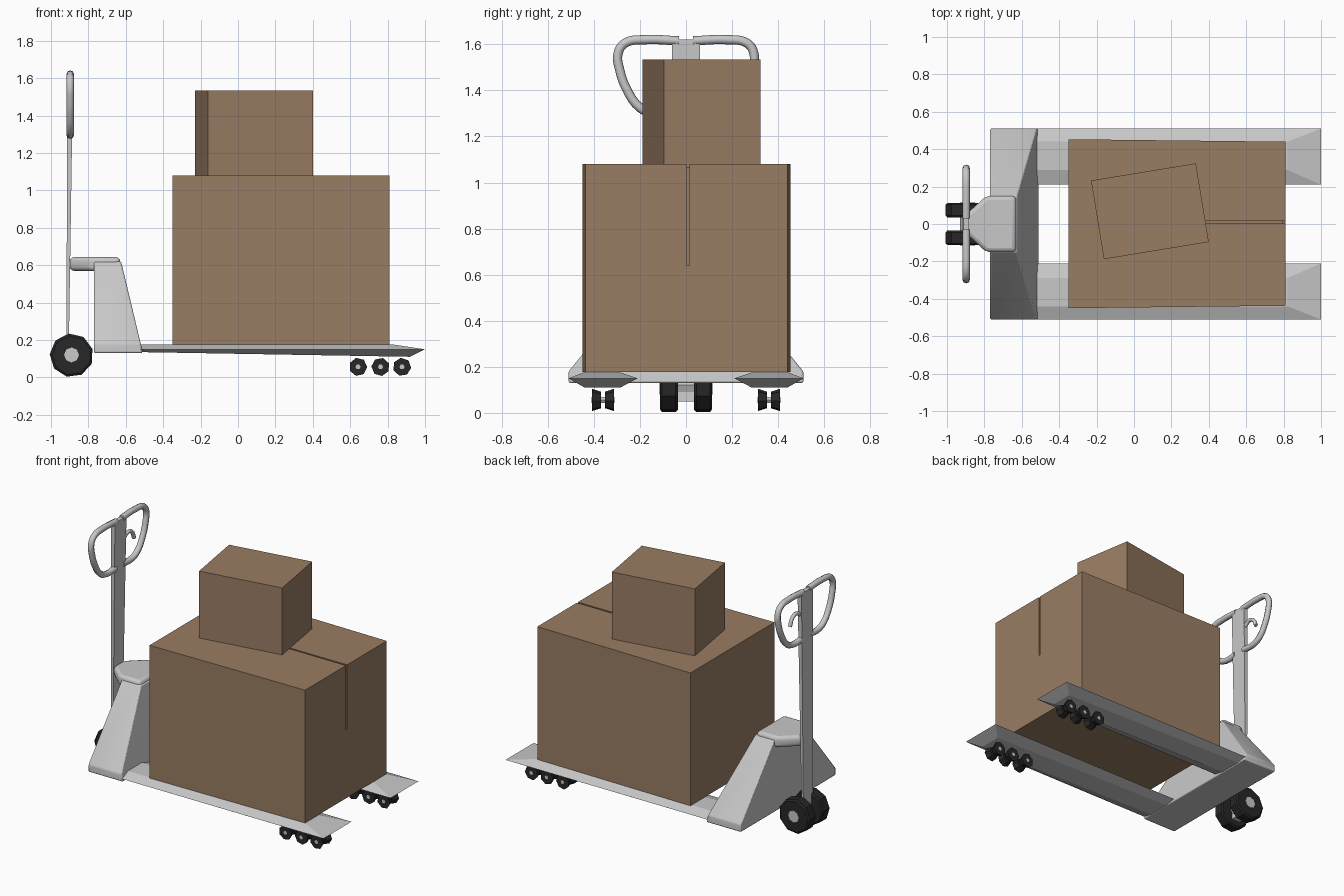
import bpy, bmesh, math
from mathutils import Vector

if "Cube" in bpy.data.objects:
    bpy.data.objects.remove(bpy.data.objects["Cube"])


def material(name, rgb):
    m = bpy.data.materials.new(name)
    m.diffuse_color = (*rgb, 1)
    m.use_nodes = True
    m.node_tree.nodes["Principled BSDF"].inputs["Base Color"].default_value = m.diffuse_color
    return m


CARD = material("cardboard_brown", (0.32, 0.205, 0.125))
STEEL = material("light_grey_steel", (0.58, 0.58, 0.58))
RUBBER = material("black_rubber", (0.02, 0.02, 0.02))


def activate(ob):
    bpy.ops.object.select_all(action='DESELECT')
    ob.select_set(True)
    bpy.context.view_layer.objects.active = ob


def smooth(ob, angle=35):
    activate(ob)
    bpy.ops.object.shade_smooth_by_angle(angle=math.radians(angle))


def loft(name, rings, mat):
    """Skin a stack of equal-length point rings and cap both ends."""
    bm = bmesh.new()
    vs = [[bm.verts.new(p) for p in ring] for ring in rings]
    n = len(vs[0])
    for a, b in zip(vs, vs[1:]):
        for i in range(n):
            j = (i + 1) % n
            bm.faces.new((a[i], a[j], b[j], b[i]))
    bm.faces.new(vs[0][::-1])
    bm.faces.new(vs[-1])
    bmesh.ops.recalc_face_normals(bm, faces=bm.faces)
    me = bpy.data.meshes.new(name)
    bm.to_mesh(me)
    bm.free()
    me.materials.append(mat)
    ob = bpy.data.objects.new(name, me)
    bpy.context.collection.objects.link(ob)
    return ob


def rect(x0, x1, y0, y1, z):
    return [(x0, y0, z), (x1, y0, z), (x1, y1, z), (x0, y1, z)]


def lathe(name, cx, cz, profile, sides, mat, turn=0.0):
    """Wheel shape around a y axis; profile holds (y, radius) pairs."""
    rings = [[(cx + r * math.cos(turn + math.tau * i / sides), y,
               cz + r * math.sin(turn + math.tau * i / sides))
              for i in range(sides)] for y, r in profile]
    return loft(name, rings, mat)


def mirror_y(ob):
    m = ob.modifiers.new("mirror", 'MIRROR')
    m.use_axis = (False, True, False)


def bevel(ob, width, segments=3):
    m = ob.modifiers.new("bevel", 'BEVEL')
    m.width, m.segments = width, segments
    m.limit_method, m.angle_limit = 'ANGLE', math.radians(30)
    smooth(ob, 50)


def tube(name, points, radius, mat):
    """Round bar through the points, turned into a mesh."""
    cu = bpy.data.curves.new(name, 'CURVE')
    cu.dimensions = '3D'
    cu.bevel_depth, cu.bevel_resolution, cu.resolution_u = radius, 2, 4
    cu.use_fill_caps = True
    sp = cu.splines.new('BEZIER')
    sp.bezier_points.add(len(points) - 1)
    for bp, p in zip(sp.bezier_points, points):
        bp.co = p
        bp.handle_left_type = bp.handle_right_type = 'AUTO'
    cu.materials.append(mat)
    ob = bpy.data.objects.new(name, cu)
    bpy.context.collection.objects.link(ob)
    activate(ob)
    bpy.ops.object.convert(target='MESH')
    ob = bpy.context.object
    smooth(ob, 50)
    return ob


# forks: flattened, pointed at the tip
fork = loft("forks", [
    [(-0.52, 0.285, 0.135), (0.92, 0.285, 0.11), (0.92, 0.44, 0.11), (-0.52, 0.44, 0.135)],
    rect(-0.52, 1.0, 0.21, 0.51, 0.15),
    rect(-0.52, 0.82, 0.29, 0.44, 0.177)], STEEL)
mirror_y(fork)

# pump housing: wide foot narrowing to the top
housing = loft("pump_housing", [
    rect(-0.77, -0.51, -0.51, 0.51, 0.13),
    rect(-0.77, -0.52, -0.51, 0.51, 0.18),
    rect(-0.77, -0.625, -0.15, 0.15, 0.62)], STEEL)
bevel(housing, 0.008, 2)

# cap reaching from the housing to the handle pole
cap_outline = [(-0.90, -0.05), (-0.79, -0.15), (-0.63, -0.15),
               (-0.63, 0.15), (-0.79, 0.15), (-0.90, 0.05)]
cap = loft("housing_cap", [[(x, y, z) for x, y in cap_outline] for z in (0.57, 0.643)], STEEL)
bevel(cap, 0.022)

# handle pole, thicker at the top
loft("handle_pole", [
    rect(-0.918, -0.905, -0.05, 0.05, 0.12),
    rect(-0.912, -0.882, -0.062, 0.062, 1.62)], STEEL)

# looped grip, one side mirrored
grip_path = [(0.03, 1.615), (0.18, 1.62), (0.265, 1.605), (0.295, 1.56), (0.288, 1.49),
             (0.255, 1.40), (0.20, 1.325), (0.14, 1.298), (0.04, 1.30)]
grip = tube("handle_grip", [(-0.897, y, z) for y, z in grip_path], 0.02, STEEL)
mirror_y(grip)

# release lever
tube("release_lever", [(-0.897, y, z) for y, z in
                       [(0.05, 1.47), (0.10, 1.495), (0.14, 1.48), (0.165, 1.43)]], 0.013, STEEL)

# steering wheels and their axle
steer = lathe("steering_wheels", -0.89, 0.118,
              [(0.035, 0.108), (0.045, 0.117), (0.105, 0.117), (0.113, 0.105)], 9, RUBBER, 0.3)
mirror_y(steer)
lathe("steering_axle", -0.89, 0.12, [(-0.116, 0.04), (0.116, 0.04)], 8, STEEL)
loft("steering_bracket", [rect(-0.925, -0.86, -0.035, 0.035, 0.05),
                          rect(-0.918, -0.87, -0.035, 0.035, 0.17)], STEEL)

# load rollers under the fork tips: paired tapered discs on a grey hub
for i, x in enumerate((0.642, 0.762, 0.877)):
    for side, y0, y1 in (("inner", 0.312, 0.352), ("outer", 0.408, 0.368)):
        roller = lathe(f"load_roller_{side}_{i + 1}", x, 0.056,
                       [(y0, 0.049), (y1, 0.036)], 7, RUBBER, 0.4 * i)
        mirror_y(roller)
    hub = lathe(f"roller_hub_{i + 1}", x, 0.056, [(0.31, 0.014), (0.41, 0.014)], 6, STEEL)
    mirror_y(hub)

# large carton, slightly narrower at the +x end
carton = loft("large_carton", [
    [(-0.35, -0.45, z), (0.81, -0.437, z), (0.81, 0.44, z), (-0.35, 0.453, z)]
    for z in (0.177, 1.08)], CARD)

# open flap seam cut into the carton's top and end
seam_outline = [(0.38, 1.10), (0.38, 1.066), (0.797, 1.066), (0.797, 0.64), (0.83, 0.64), (0.83, 1.10)]
cutter = loft("seam_cutter", [[(x, y, z) for x, z in seam_outline] for y in (0.003, 0.015)], CARD)
cut = carton.modifiers.new("seam", 'BOOLEAN')
cut.operation, cut.object, cut.solver = 'DIFFERENCE', cutter, 'EXACT'
activate(carton)
bpy.ops.object.modifier_apply(modifier="seam")
bpy.data.objects.remove(cutter)

# small carton, set down at an angle
small = loft("small_carton", [rect(-0.284, 0.284, -0.213, 0.213, z) for z in (1.08, 1.535)], CARD)
small.location = Vector((0.085, 0.068, 0))
small.rotation_euler.z = math.radians(9.3)
